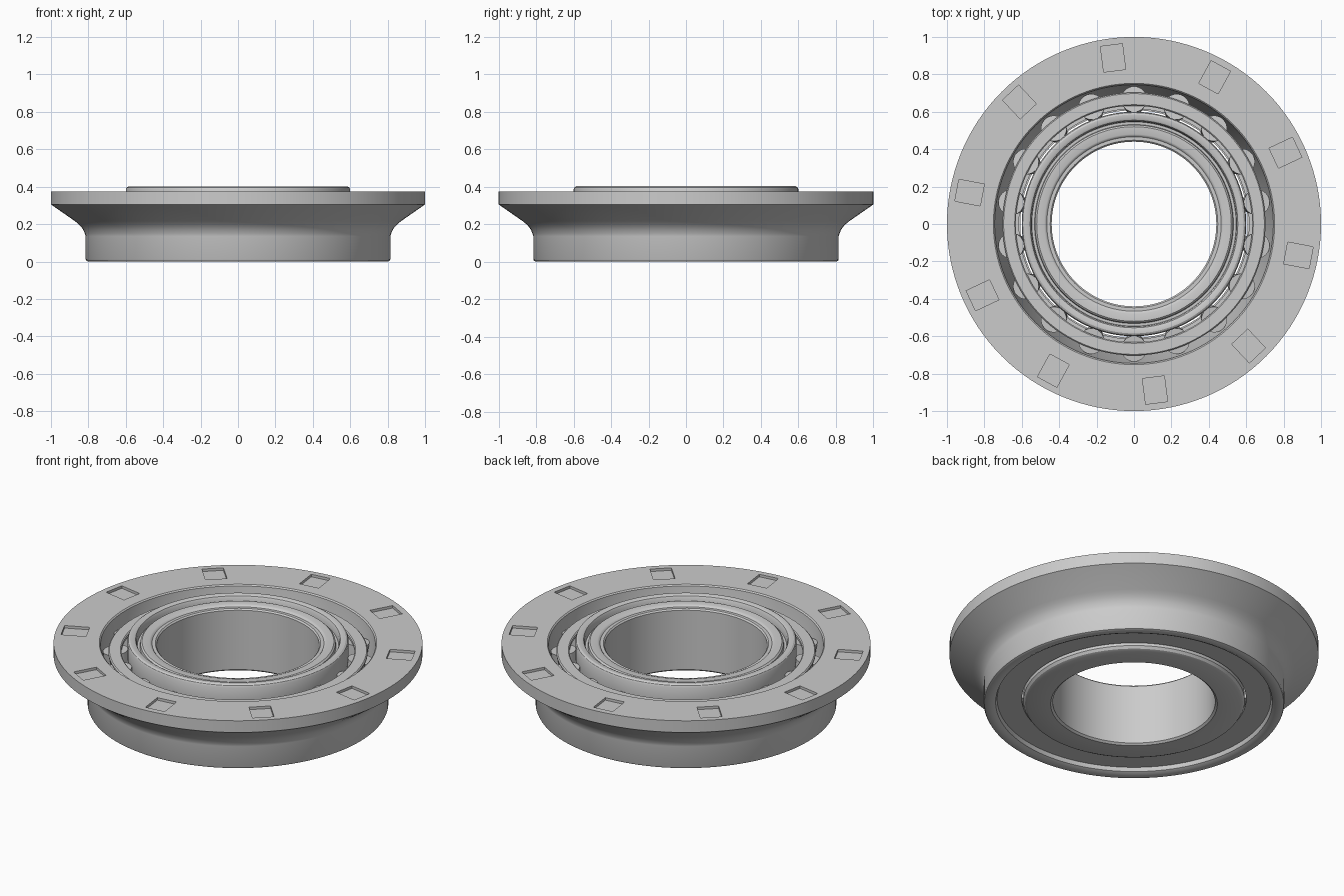
import bpy, bmesh
from math import pi, cos, sin, radians, atan2
from mathutils import Matrix, Vector

if "Cube" in bpy.data.objects:
    bpy.data.objects.remove(bpy.data.objects["Cube"])

SEG = 128
ROLLERS = 18


def finish(bm, name, angle=30):
    bmesh.ops.recalc_face_normals(bm, faces=bm.faces)
    me = bpy.data.meshes.new(name)
    bm.to_mesh(me)
    bm.free()
    ob = bpy.data.objects.new(name, me)
    bpy.context.collection.objects.link(ob)
    smooth(ob, angle)
    return ob


def smooth(ob, angle=30):
    bpy.ops.object.select_all(action='DESELECT')
    ob.select_set(True)
    bpy.context.view_layer.objects.active = ob
    bpy.ops.object.shade_smooth_by_angle(angle=radians(angle))


def lathe(name, profile):
    """Revolve a closed (radius, z) profile around z."""
    bm = bmesh.new()
    rings = [[bm.verts.new((r * cos(2 * pi * i / SEG), r * sin(2 * pi * i / SEG), z))
              for r, z in profile] for i in range(SEG)]
    n = len(profile)
    for i in range(SEG):
        a, b = rings[i], rings[(i + 1) % SEG]
        for j in range(n):
            k = (j + 1) % n
            bm.faces.new((a[j], b[j], b[k], a[k]))
    return finish(bm, name)


def tilted(angle, r0, z0, r1, z1):
    """Matrix with local z along the line (r0,z0)-(r1,z1) at an angle around z."""
    tilt = atan2(r1 - r0, z1 - z0)
    return (Matrix.Rotation(angle, 4, 'Z')
            @ Matrix.Translation(((r0 + r1) / 2, 0, (z0 + z1) / 2))
            @ Matrix.Rotation(tilt, 4, 'Y'))


# outer ring with flared flange and tapered raceway
outer = lathe("outer_ring", [
    (0.770, 0.0), (0.803, 0.0), (0.811, 0.004), (0.815, 0.012), (0.815, 0.135),
    (0.819, 0.15), (0.828, 0.17), (0.840, 0.187), (0.855, 0.202), (0.872, 0.216),
    (1.0, 0.305), (1.0, 0.375), (0.752, 0.375), (0.745, 0.368), (0.738, 0.30),
    (0.695, 0.06), (0.742, 0.055), (0.742, 0.03), (0.75, 0.01)])

# ten shallow pockets in the flange face
bm = bmesh.new()
for k in range(10):
    m = (Matrix.Rotation(radians(97.2 + 36 * k), 4, 'Z')
         @ Matrix.Translation((0.895, 0, 0.385))
         @ Matrix.Diagonal((0.138, 0.118, 0.05, 1)))
    bmesh.ops.create_cube(bm, size=1, matrix=m)
cutter = finish(bm, "pocket_cutter")
cutter.hide_render = True
mod = outer.modifiers.new("pockets", 'BOOLEAN')
mod.object = cutter
mod.solver = 'EXACT'
smooth(outer)
bpy.ops.object.modifier_apply(modifier="pockets")
bpy.data.objects.remove(cutter)
smooth(outer)

# inner ring: raised lip, step groove and bore
lathe("inner_ring", [
    (0.452, 0.0), (0.575, 0.0), (0.590, 0.006), (0.60, 0.02), (0.60, 0.055),
    (0.578, 0.06), (0.60, 0.30), (0.60, 0.385), (0.595, 0.396), (0.585, 0.402),
    (0.566, 0.402), (0.555, 0.397), (0.549, 0.385), (0.546, 0.355),
    (0.532, 0.355), (0.529, 0.375), (0.520, 0.383), (0.480, 0.383),
    (0.472, 0.380), (0.466, 0.373), (0.448, 0.373), (0.44, 0.365), (0.44, 0.01)])

# tapered rollers
bm = bmesh.new()
for k in range(ROLLERS):
    m = tilted(pi / 2 + 2 * pi * k / ROLLERS, 0.640, 0.07, 0.667, 0.305)
    bmesh.ops.create_cone(bm, cap_ends=True, segments=32, radius1=0.055,
                          radius2=0.069, depth=0.236, matrix=m)
finish(bm, "rollers")

# cage: end rings and the bars between rollers
lathe("cage_top_ring", [(0.632, 0.312), (0.695, 0.312), (0.703, 0.318),
                        (0.703, 0.326), (0.697, 0.332), (0.638, 0.332), (0.632, 0.327)])
lathe("cage_bottom_ring", [(0.615, 0.05), (0.672, 0.05), (0.672, 0.068), (0.615, 0.068)])
bm = bmesh.new()
for k in range(ROLLERS):
    m = tilted(pi / 2 + 2 * pi * (k + 0.5) / ROLLERS, 0.658, 0.06, 0.692, 0.32)
    bmesh.ops.create_cube(bm, size=1, matrix=m @ Matrix.Diagonal((0.018, 0.085, 0.26, 1)))
finish(bm, "cage_bars")

# seal closing the underside
lathe("bottom_seal", [(0.608, 0.032), (0.742, 0.032), (0.742, 0.048), (0.608, 0.048)])
